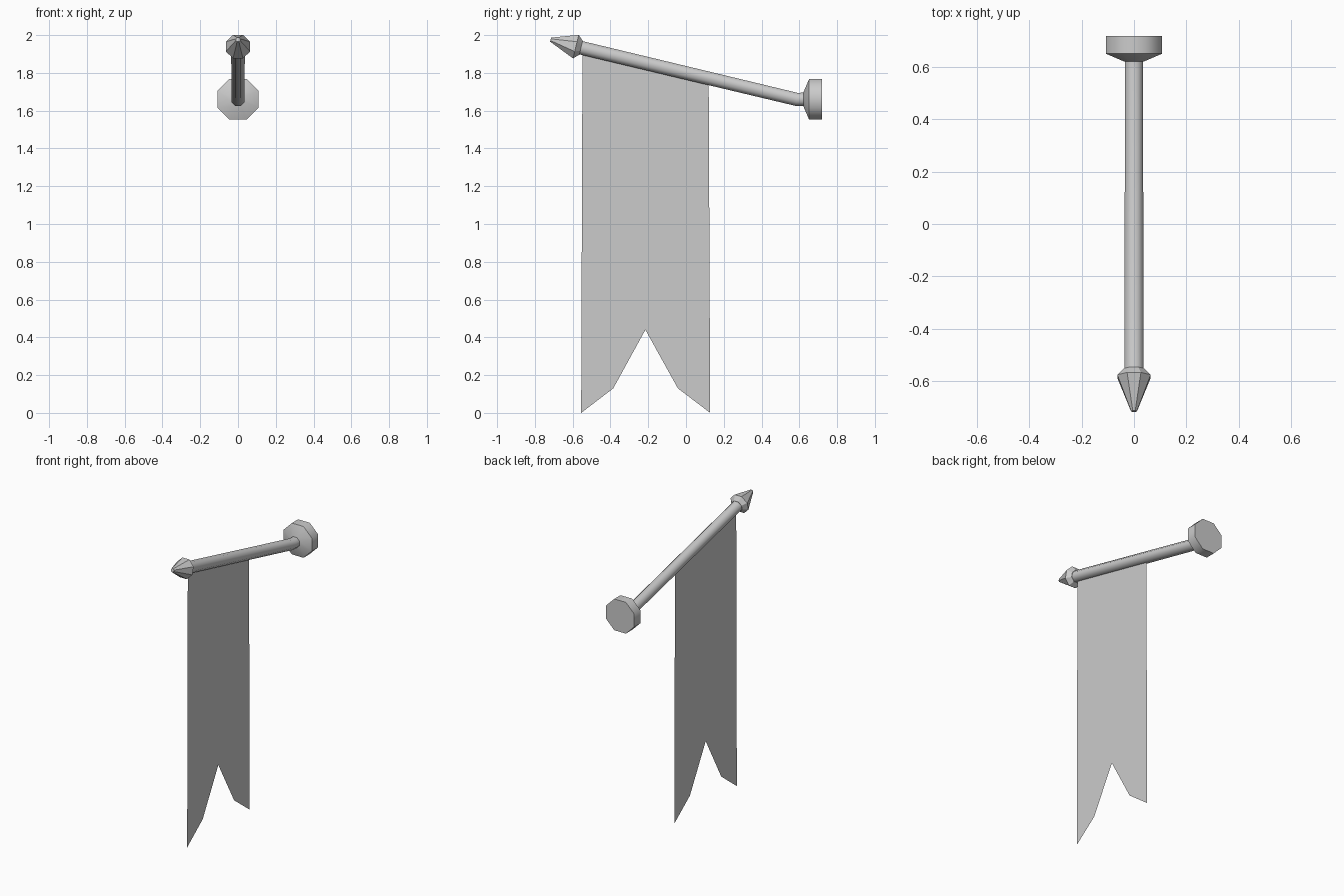
import bpy, bmesh, math
from mathutils import Vector

if "Cube" in bpy.data.objects:
    bpy.data.objects.remove(bpy.data.objects["Cube"])

SIDES = 8
TILT = math.radians(13.5)


def make_object(name, bm):
    mesh = bpy.data.meshes.new(name)
    bm.to_mesh(mesh)
    bm.free()
    obj = bpy.data.objects.new(name, mesh)
    bpy.context.collection.objects.link(obj)
    return obj


def loft(name, rings, smooth=None):
    """Skin octagonal rings given as (y, z, tilt, half width across flats)."""
    bm = bmesh.new()
    loops = []
    for y, z, tilt, apothem in rings:
        r = apothem / math.cos(math.pi / SIDES)
        up = Vector((0, math.sin(tilt), math.cos(tilt)))
        loop = []
        for i in range(SIDES):
            a = 2 * math.pi * (i + 0.5) / SIDES
            p = Vector((0, y, z)) + Vector((r * math.cos(a), 0, 0)) + up * r * math.sin(a)
            loop.append(bm.verts.new(p))
        loops.append(loop)
    for a, b in zip(loops, loops[1:]):
        for i in range(SIDES):
            j = (i + 1) % SIDES
            bm.faces.new((a[i], a[j], b[j], b[i]))
    bm.faces.new(loops[0])
    bm.faces.new(loops[-1])
    bmesh.ops.recalc_face_normals(bm, faces=bm.faces)
    obj = make_object(name, bm)
    if smooth:
        bpy.ops.object.select_all(action='DESELECT')
        obj.select_set(True)
        bpy.context.view_layer.objects.active = obj
        bpy.ops.object.shade_smooth_by_angle(angle=math.radians(smooth))
    return obj


# Wall mount: octagonal plate with a tapered front
loft("wall_mount", [(0.72, 1.66, 0, 0.108), (0.652, 1.66, 0, 0.108),
                    (0.622, 1.66, 0, 0.038)], smooth=50)

# Pole: short level stub, then rising towards the front
loft("pole", [(0.63, 1.66, 0, 0.035), (0.585, 1.66, TILT / 2, 0.035),
              (-0.56, 1.934, TILT, 0.036)], smooth=50)

# Spear-shaped finial
loft("finial", [(-0.556, 1.933, TILT, 0.038), (-0.583, 1.939, TILT, 0.064),
                (-0.717, 1.976, TILT, 0.011)])

# Banner: thin sheet hanging from the pole with a swallowtail end
outline = [(-0.548, 1.93), (-0.555, 0.0), (-0.385, 0.13), (-0.215, 0.44),
           (-0.043, 0.13), (0.128, 0.0), (0.12, 1.77)]
top_mid = (-0.215, 1.851)
bm = bmesh.new()
v = [bm.verts.new((0, y, z)) for y, z in outline + [top_mid]]
bm.faces.new((v[0], v[1], v[2], v[3], v[7]))
bm.faces.new((v[7], v[3], v[4], v[5], v[6]))
bm.normal_update()
make_object("banner", bm)
